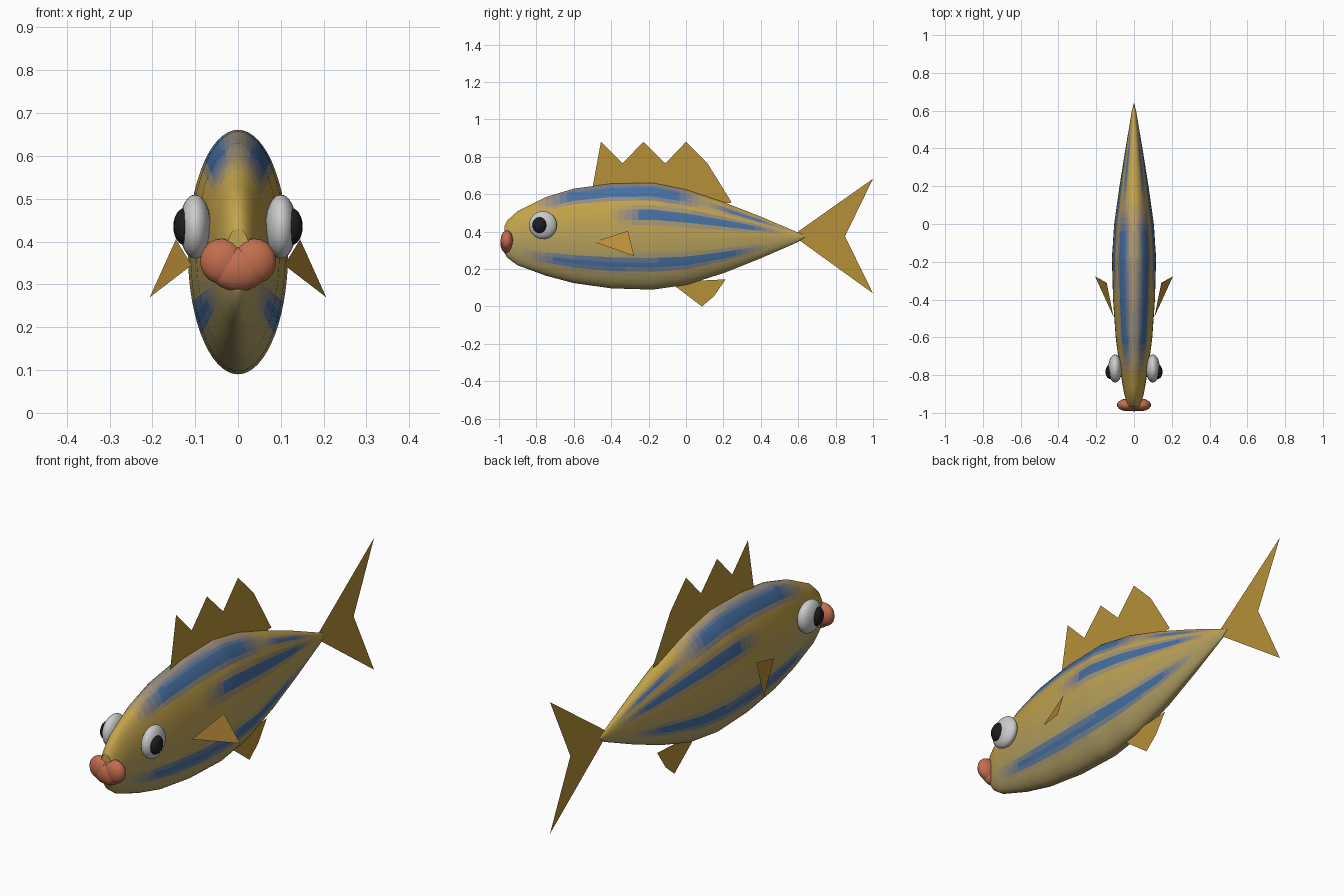
import bpy, bmesh, math

if "Cube" in bpy.data.objects:
    bpy.data.objects.remove(bpy.data.objects["Cube"])

mats = {}

def material(name, rgb):
    if name not in mats:
        mats[name] = bpy.data.materials.new(name)
        mats[name].diffuse_color = (*rgb, 1)
    return mats[name]

def mix(a, b, t):
    return [p + (q - p) * t for p, q in zip(a, b)]

def new_object(name, bm, mat=None):
    me = bpy.data.meshes.new(name)
    bm.to_mesh(me)
    bm.free()
    ob = bpy.data.objects.new(name, me)
    bpy.context.collection.objects.link(ob)
    if mat:
        me.materials.append(mat)
    return ob

def ellipsoid(name, centre, radii, mat, segments=20, rings=12):
    bm = bmesh.new()
    bmesh.ops.create_uvsphere(bm, u_segments=segments, v_segments=rings, radius=1)
    bmesh.ops.scale(bm, vec=radii, verts=bm.verts)
    bmesh.ops.translate(bm, vec=centre, verts=bm.verts)
    for f in bm.faces:
        f.smooth = True
    return new_object(name, bm, mat)

def flat_fin(name, points, mat):
    bm = bmesh.new()
    f = bm.faces.new([bm.verts.new(p) for p in points])
    bmesh.ops.triangulate(bm, faces=[f])
    return new_object(name, bm, mat)

# Body stations: y, top, bottom, half width
STATIONS = [(-0.97, 0.43, 0.285, 0.03), (-0.955, 0.46, 0.26, 0.036),
            (-0.90, 0.51, 0.22, 0.052), (-0.75, 0.585, 0.165, 0.078),
            (-0.60, 0.63, 0.125, 0.097), (-0.40, 0.657, 0.097, 0.111),
            (-0.18, 0.661, 0.09, 0.117), (0.0, 0.625, 0.115, 0.105),
            (0.2, 0.558, 0.178, 0.077), (0.4, 0.48, 0.258, 0.045),
            (0.6, 0.395, 0.345, 0.011), (0.637, 0.377, 0.373, 0.002)]

GOLD, BELLY, BLUE = (0.55, 0.37, 0.07), (0.44, 0.35, 0.13), (0.06, 0.16, 0.36)

# Stripes: start, end, relative height at start and end, half thickness
STRIPES = [(-0.82, 0.15, 0.86, 0.82, 0.17), (-0.42, 0.56, 0.40, 0.42, 0.15),
           (-0.88, 0.45, -0.56, -0.50, 0.15), (0.05, 0.58, 0.80, 0.78, 0.09)]

def blueness(y, t):
    best = 0
    for y0, y1, t0, t1, w in STRIPES:
        if y0 < y < y1:
            u = (y - y0) / (y1 - y0)
            fade = min(1, (y - y0) / 0.2, (y1 - y) / 0.2)
            d = abs(t - (t0 + (t1 - t0) * u)) / w
            best = max(best, fade * max(0, min(1, 1.5 - 1.2 * d)))
    return best

def build_body():
    n = 60
    sections = []
    for a, b in zip(STATIONS, STATIONS[1:]):
        steps = max(1, round((b[0] - a[0]) / 0.035))
        sections += [mix(a, b, i / steps) for i in range(steps)]
    sections.append(STATIONS[-1])
    bm = bmesh.new()
    rings = []
    for y, top, bot, w in sections:
        ring = []
        for k in range(n):
            a = 2 * math.pi * k / n
            ring.append(bm.verts.new((w * math.sin(a), y,
                                      (top + bot) / 2 + (top - bot) / 2 * math.cos(a))))
        rings.append(ring)
    slots = {}
    for i in range(len(rings) - 1):
        y = (sections[i][0] + sections[i + 1][0]) / 2
        for k in range(n):
            j = (k + 1) % n
            f = bm.faces.new((rings[i][k], rings[i][j], rings[i + 1][j], rings[i + 1][k]))
            t = math.cos(2 * math.pi * (k + 0.5) / n)
            key = (round(blueness(y, t) * 6), round(3 * max(0, min(1, 0.5 - t))))
            f.material_index = slots.setdefault(key, len(slots))
    bm.faces.new(rings[0])
    bm.faces.new(rings[-1])
    bmesh.ops.recalc_face_normals(bm, faces=bm.faces)
    for f in bm.faces:
        f.smooth = len(f.verts) == 4
    ob = new_object("body", bm)
    for b, g in slots:
        ob.data.materials.append(material(f"scales_{b}_{g}",
                                          mix(mix(GOLD, BELLY, g / 3), BLUE, b / 6)))

build_body()

# Fins on the centre plane
fin = material("fin_gold", (0.47, 0.28, 0.04))
CENTRE_FINS = {
    "dorsal_fin": [(-0.5, 0.635), (-0.455, 0.88), (-0.34, 0.765), (-0.228, 0.88),
                   (-0.11, 0.765), (0.0, 0.88), (0.115, 0.765), (0.245, 0.555),
                   (0.15, 0.55), (-0.1, 0.62)],
    "tail_fin": [(0.57, 0.38), (1.0, 0.683), (0.85, 0.375), (1.0, 0.07)],
    "belly_fin": [(-0.08, 0.125), (0.085, 0.0), (0.15, 0.055), (0.212, 0.145), (0.0, 0.135)],
}
for name, pts in CENTRE_FINS.items():
    flat_fin(name, [(0, y, z) for y, z in pts], fin)

# Paired parts: side fins, eyes, upper lips
side_fin = material("side_fin_gold", (0.50, 0.27, 0.04))
white = material("eye_white", (0.8, 0.8, 0.8))
black = material("pupil_black", (0.012, 0.012, 0.015))
lip = material("lip_coral", (0.54, 0.155, 0.075))
for s, side in ((1, "right"), (-1, "left")):
    flat_fin(f"side_fin_{side}", [(s * 0.108, -0.492, 0.345), (s * 0.145, -0.31, 0.405),
                                  (s * 0.206, -0.278, 0.27)], side_fin)
    ellipsoid(f"eye_{side}", (s * 0.1, -0.765, 0.435), (0.037, 0.075, 0.075), white)
    ellipsoid(f"pupil_{side}", (s * 0.125, -0.782, 0.435), (0.026, 0.039, 0.043), black)
    ellipsoid(f"upper_lip_{side}", (s * 0.038, -0.958, 0.354), (0.052, 0.033, 0.053), lip, 14, 10)

# Lower lip
ellipsoid("lower_lip", (0, -0.958, 0.337), (0.07, 0.034, 0.053), lip, 14, 10)

for m in bpy.data.materials:
    if m.users and not m.is_grease_pencil:
        m.use_nodes = True
        m.node_tree.nodes["Principled BSDF"].inputs["Base Color"].default_value = m.diffuse_color
